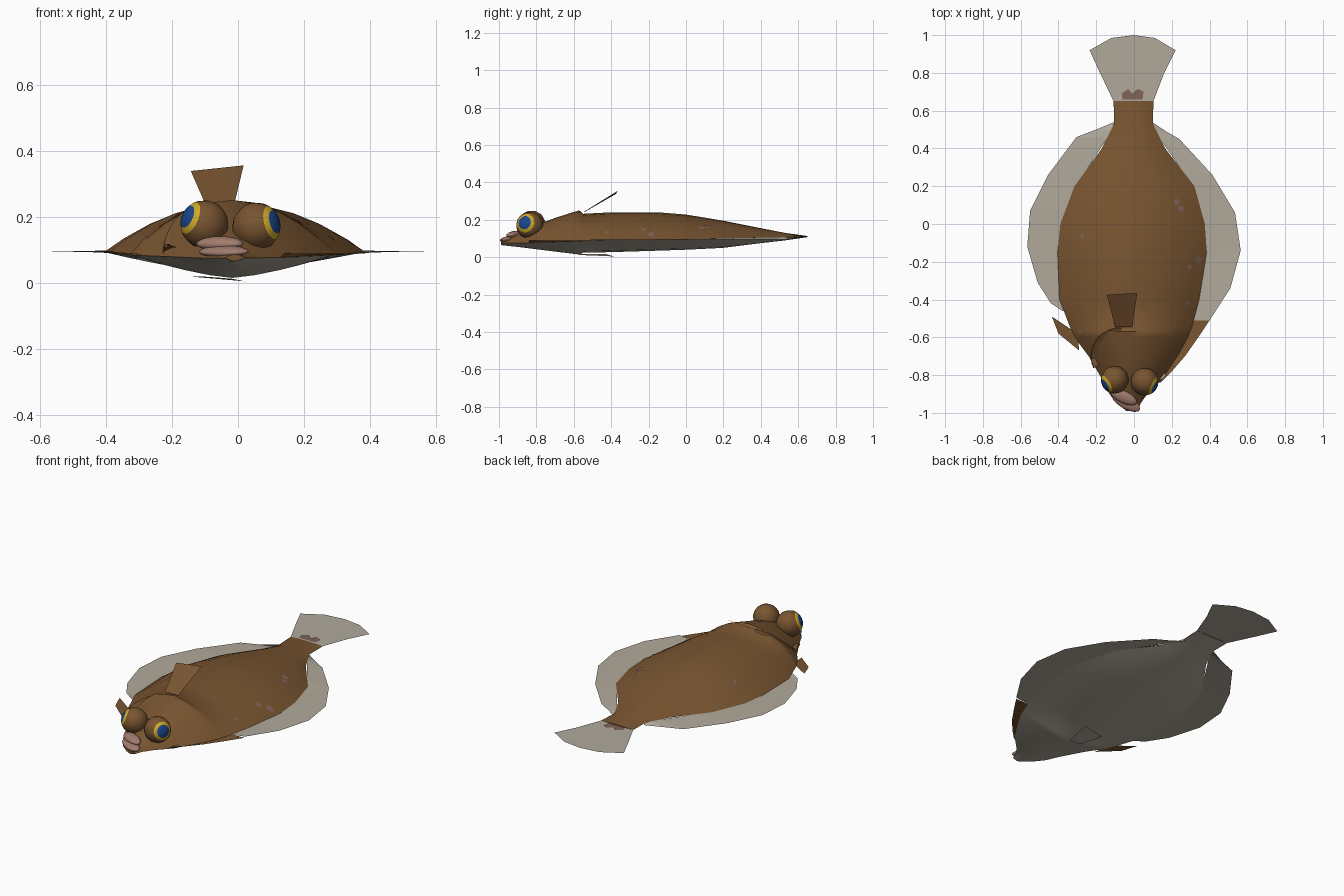
import bpy, bmesh, math, random
from mathutils import Vector

if "Cube" in bpy.data.objects:
    bpy.data.objects.remove(bpy.data.objects["Cube"])

random.seed(4)


def material(name, rgb):
    m = bpy.data.materials.new(name)
    m.diffuse_color = (*rgb, 1)
    m.use_nodes = True
    m.node_tree.nodes["Principled BSDF"].inputs["Base Color"].default_value = m.diffuse_color
    return m


BROWN = material("skin brown", (0.19, 0.09, 0.03))
PALE = material("pale fin and belly", (0.44, 0.40, 0.33))
LIP = material("lip pink", (0.36, 0.20, 0.155))
SPOT = material("mauve spot", (0.22, 0.125, 0.095))
YELLOW = material("eye yellow", (0.62, 0.40, 0.02))
BLUE = material("eye blue", (0.01, 0.06, 0.27))


def make(name, verts, faces, mats, rule=None, angle=None):
    me = bpy.data.meshes.new(name)
    me.from_pydata([tuple(v) for v in verts], [], faces)
    for m in mats:
        me.materials.append(m)
    if rule:
        for p in me.polygons:
            p.material_index = rule(p)
    ob = bpy.data.objects.new(name, me)
    bpy.context.collection.objects.link(ob)
    if angle:
        bpy.ops.object.select_all(action='DESELECT')
        bpy.context.view_layer.objects.active = ob
        ob.select_set(True)
        bpy.ops.object.shade_smooth_by_angle(angle=math.radians(angle))
    return ob


# Body stations: y, left x, right x, belly z, edge z, back z
ST = [(-0.99, -.04, .02, .065, .075, .085), (-.95, -.09, .035, .06, .075, .10),
      (-.90, -.13, .07, .055, .075, .125), (-.82, -.17, .15, .045, .077, .165),
      (-.70, -.24, .23, .03, .08, .21), (-.60, -.315, .285, .018, .083, .242),
      (-.57, -.33, .295, .014, .085, .25), (-.55, -.337, .305, .024, .086, .232),
      (-.40, -.395, .345, .027, .09, .24), (-.15, -.405, .385, .035, .093, .24),
      (0.0, -.39, .375, .04, .096, .228), (.20, -.315, .32, .05, .10, .195),
      (.40, -.17, .165, .075, .105, .155), (.53, -.105, .10, .09, .107, .13),
      (.65, -.108, .103, .107, .11, .113)]


def at(y):
    """Interpolated station at y."""
    for a, b in zip(ST, ST[1:]):
        if a[0] <= y <= b[0]:
            t = (y - a[0]) / (b[0] - a[0])
            return [p + (q - p) * t for p, q in zip(a, b)]
    return ST[0] if y < 0 else ST[-1]


# Body: loops running over the back then under the belly
US = [-1, -.85, -.65, -.45, -.22, 0, .22, .45, .65, .85, 1]
N = 2 * (len(US) - 1)
verts, faces = [], []
for y, xl, xr, zb, ze, zt in ST:
    mid, half = (xl + xr) / 2, (xr - xl) / 2
    for u in US:
        verts.append((mid + half * u, y, ze + (zt - ze) * (1 - abs(u) ** 2)))
    for u in US[-2:0:-1]:
        verts.append((mid + half * u, y, ze - (ze - zb) * (1 - abs(u) ** 1.4)))
for i in range(len(ST) - 1):
    for j in range(N):
        k = (j + 1) % N
        faces.append((i * N + j, i * N + k, (i + 1) * N + k, (i + 1) * N + j))
faces.append(tuple(range(N))[::-1])
faces.append(tuple(range((len(ST) - 1) * N, len(ST) * N)))
make_side = N // 2


def body_rule(p):
    if len(p.vertices) > 4:
        return 0
    return 0 if p.index % N < make_side else 1


body = make("body", verts, faces, [BROWN, PALE], body_rule, 50)
bm = bmesh.new()
bm.from_mesh(body.data)
bmesh.ops.recalc_face_normals(bm, faces=bm.faces)
bm.to_mesh(body.data)
bm.free()


# Side fins: flat strips from the body edge to the fin outline
def fin(name, outer, side, mat, z=.095):
    vs, fs = [], []
    for i, (x, y) in enumerate(outer):
        s = at(y)
        vs += [(s[side] * .99, y, s[4]), (x, y, z)]
        if i:
            b = 2 * i
            fs.append((b - 2, b - 1, b + 1, b) if side == 1 else (b - 2, b, b + 1, b - 1))
    return make(name, vs, fs, [mat])


fin("left_side_fin", [(-.38, -.46), (-.44, -.42), (-.51, -.31), (-.565, -.12), (-.55, .07),
                      (-.455, .26), (-.305, .46), (-.20, .50), (-.10, .54)], 1, PALE)
fin("right_side_fin", [(.40, -.51), (.51, -.34), (.565, -.14), (.535, .06), (.415, .26),
                       (.24, .45), (.17, .49), (.095, .54)], 2, PALE)
fin("right_front_fin", [(.14, -.84), (.20, -.78), (.27, -.70), (.34, -.60), (.40, -.51)],
    2, BROWN, .088)


def plate(name, pts, mat):
    return make(name, pts, [tuple(range(len(pts)))], [mat])


# Tail fin
plate("tail_fin", [(x, y, .11) for x, y in
      [(-.108, .65), (.103, .65), (.16, .80), (.22, .92), (.11, .985), (0, 1.0),
       (-.12, .985), (-.235, .92), (-.18, .80)]], PALE)

# Small fins on the back, throat and flanks
plate("back_fin", [(-.10, -.545, .24), (-.01, -.545, .243),
                   (.017, -.365, .355), (-.143, -.375, .338)], BROWN)
plate("throat_fin", [(-.10, -.57, .018), (-.14, -.43, .018),
                     (.02, -.385, .004), (-.02, -.57, .012)], PALE)
plate("left_flank_fin", [(-.29, -.67, .085), (-.30, -.58, .088),
                         (-.435, -.49, .096), (-.40, -.58, .092)], BROWN)
plate("right_flank_fin", [(.11, -.80, .085), (.145, -.825, .09),
                          (.17, -.80, .09), (.13, -.77, .09)], PALE)


# Eyes: spheres whose pole points along the gaze, coloured in rings
def eye(name, centre, gaze, r=.073):
    g = Vector(gaze).normalized()
    rot = g.to_track_quat('Z', 'Y')
    seg, ring = 14, 12
    vs = [Vector((0, 0, r))]
    for i in range(1, ring):
        a = math.pi * i / ring
        for j in range(seg):
            t = 2 * math.pi * j / seg
            vs.append(Vector((r * math.sin(a) * math.cos(t),
                              r * math.sin(a) * math.sin(t), r * math.cos(a))))
    vs.append(Vector((0, 0, -r)))
    fs = []
    for j in range(seg):
        k = (j + 1) % seg
        fs.append((0, 1 + j, 1 + k))
        for i in range(ring - 2):
            a, b = 1 + i * seg, 1 + (i + 1) * seg
            fs.append((a + j, b + j, b + k, a + k))
        a = 1 + (ring - 2) * seg
        fs.append((a + j, len(vs) - 1, a + k))
    c = Vector(centre)

    def rule(p):
        ang = math.degrees((p.center - c).angle(g))
        return 2 if ang < 31 else 1 if ang < 46 else 0
    make(name, [c + rot @ v for v in vs], fs, [BROWN, YELLOW, BLUE], rule, 40)


eye("left_eye", (-.102, -.825, .177), (-.80, -.45, .35))
eye("right_eye", (.056, -.835, .17), (.85, -.42, .22))


# Lips: slanted squashed spheres
def lip(name, loc, scale, turn):
    bpy.ops.mesh.primitive_uv_sphere_add(segments=14, ring_count=8, radius=1, location=loc,
                                         rotation=(math.radians(10), 0, math.radians(turn)))
    ob = bpy.context.object
    ob.name = name
    ob.scale = scale
    ob.data.materials.append(LIP)
    bpy.ops.object.shade_smooth_by_angle(angle=math.radians(50))


lip("upper_lip", (-.055, -.915, .118), (.078, .034, .022), -26)
lip("lower_lip", (-.043, -.943, .094), (.085, .036, .018), -30)

# Gill cover ridge: thin raised arc behind the head
bpy.context.view_layer.update()


def drop(x, y, lift):
    hit, p, n, _ = body.ray_cast(Vector((x, y, 1)), Vector((0, 0, -1)))
    return Vector((x, y, (p.z if hit else .11) + lift))


arc = []
for i in range(13):
    a = math.radians(205 - i * 10)
    x, y = -.08 + .145 * math.cos(a), -.70 + .145 * math.sin(a)
    arc += [drop(x, y, .007), drop(x + .004 * math.cos(a), y + .008 * math.sin(a), -.004),
            drop(-.08 + .115 * math.cos(a), -.70 + .115 * math.sin(a), -.002)]
quads = []
for i in range(0, len(arc) - 3, 3):
    quads += [(i, i + 1, i + 4, i + 3), (i + 2, i, i + 3, i + 5)]
make("gill_cover_edge", arc, quads, [BROWN], None, 40)

# Small irregular spots lying on the back
for x, y, r in [(-.275, -.065, .016), (.225, .115, .02), (.25, .085, .02), (.34, -.185, .021),
                (.295, -.228, .016), (-.285, -.57, .012), (.285, -.42, .012)]:
    pts = []
    for i in range(6):
        a, q = i * math.pi / 3, r * random.uniform(.7, 1.1)
        pts.append(drop(x + q * math.cos(a), y + q * math.sin(a), .003))
    plate("back_spot", pts, SPOT)

# Speckled patch at the tail root
plate("tail_root_patch", [(x, y, .114) for x, y in
      [(-.06, .66), (.045, .66), (.05, .70), (.02, .715), (-.01, .69), (-.03, .715), (-.065, .69)]],
      SPOT)
